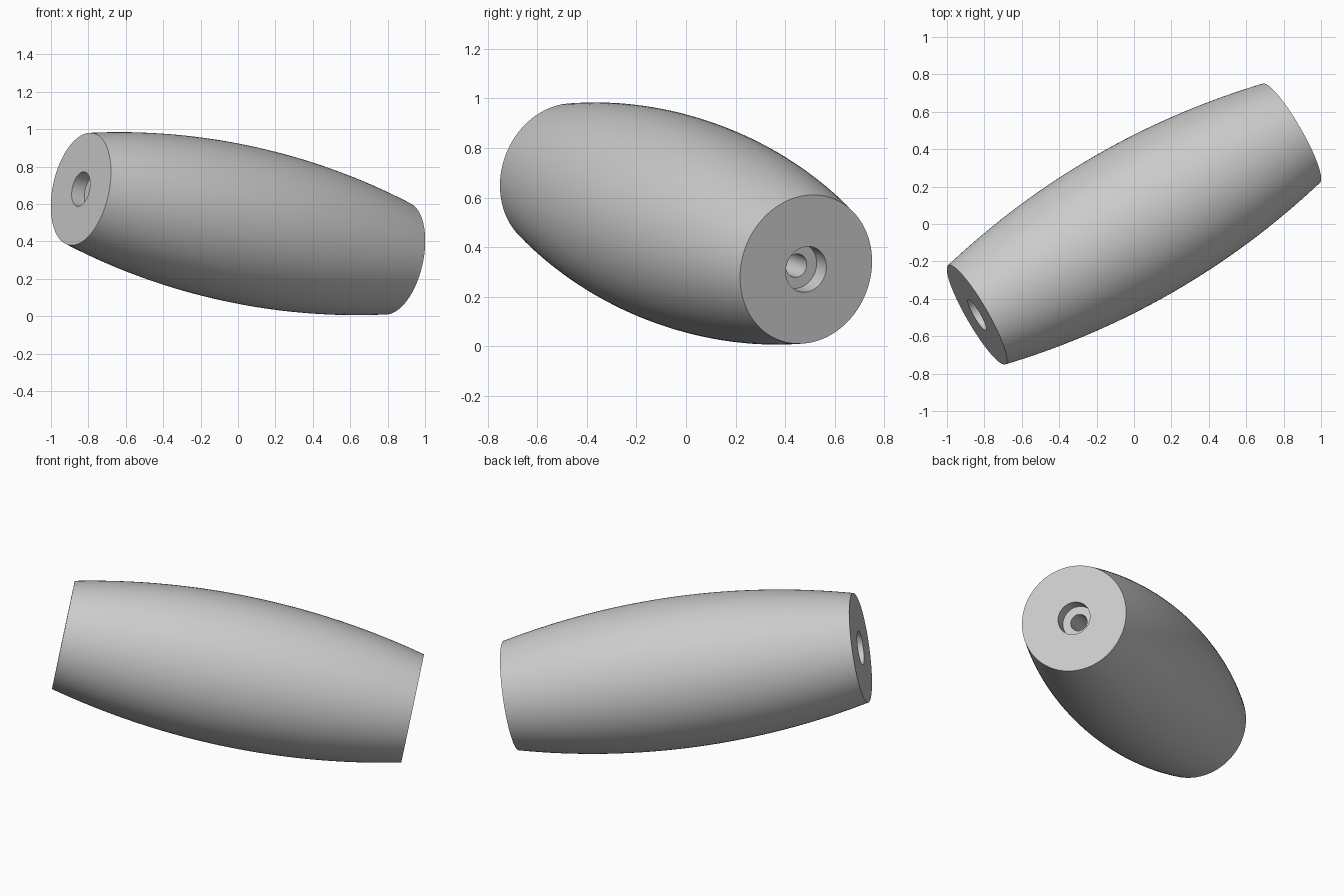
import bpy, bmesh, math
from mathutils import Vector, Matrix

cube = bpy.data.objects.get("Cube")
if cube:
    bpy.data.objects.remove(cube, do_unlink=True)

HALF = 0.9875        # half length along the axis
END_R = 0.306        # radius of the flat ends
MID_R = 0.42         # radius at the middle of the belly
BORE_R, BORE_DEPTH = 0.094, 0.08
HOLE_R = 0.048
SEGMENTS, STEPS = 96, 32

grey = bpy.data.materials.new("light grey")
grey.use_nodes = True
colour = (0.6, 0.6, 0.6, 1)
grey.diffuse_color = colour
grey.node_tree.nodes["Principled BSDF"].inputs["Base Color"].default_value = colour


def belly_radius(t):
    """Radius of the circular-arc belly at distance t from the middle."""
    sag = MID_R - END_R
    arc = (HALF ** 2 + sag ** 2) / (2 * sag)
    return MID_R - arc + math.sqrt(arc ** 2 - t ** 2)


# Closed cross-section: outer arc, flat end, counterbore, through hole, and back
ts = [HALF * (2 * i / STEPS - 1) for i in range(STEPS + 1)]
profile = [(belly_radius(t), t) for t in ts]
bore = [(BORE_R, HALF), (BORE_R, HALF - BORE_DEPTH), (HOLE_R, HALF - BORE_DEPTH)]
profile += bore + [(r, -z) for r, z in reversed(bore)]

# Revolve the cross-section around the axis
bm = bmesh.new()
verts = [bm.verts.new((r, 0, z)) for r, z in profile]
edges = [bm.edges.new((v, verts[i - 1])) for i, v in enumerate(verts)]
bmesh.ops.spin(bm, geom=verts + edges, cent=(0, 0, 0), axis=(0, 0, 1),
               angle=math.tau, steps=SEGMENTS)
bmesh.ops.remove_doubles(bm, verts=bm.verts, dist=0.0001)
bmesh.ops.recalc_face_normals(bm, faces=bm.faces)

# Tilt the axis into its resting direction and lift it to stand on the ground
direction = Vector((0.84, 0.485, -0.185))
tilt = direction.to_track_quat("Z", "Y").to_matrix().to_4x4()
bm.transform(Matrix.Translation((0, 0, 0.495)) @ tilt)

mesh = bpy.data.meshes.new("barrel_handle")
bm.to_mesh(mesh)
bm.free()
mesh.materials.append(grey)
handle = bpy.data.objects.new("barrel_handle", mesh)
bpy.context.collection.objects.link(handle)

# Smooth belly and bores, crisp rims
bpy.ops.object.select_all(action="DESELECT")
handle.select_set(True)
bpy.context.view_layer.objects.active = handle
bpy.ops.object.shade_smooth_by_angle(angle=math.radians(30))
